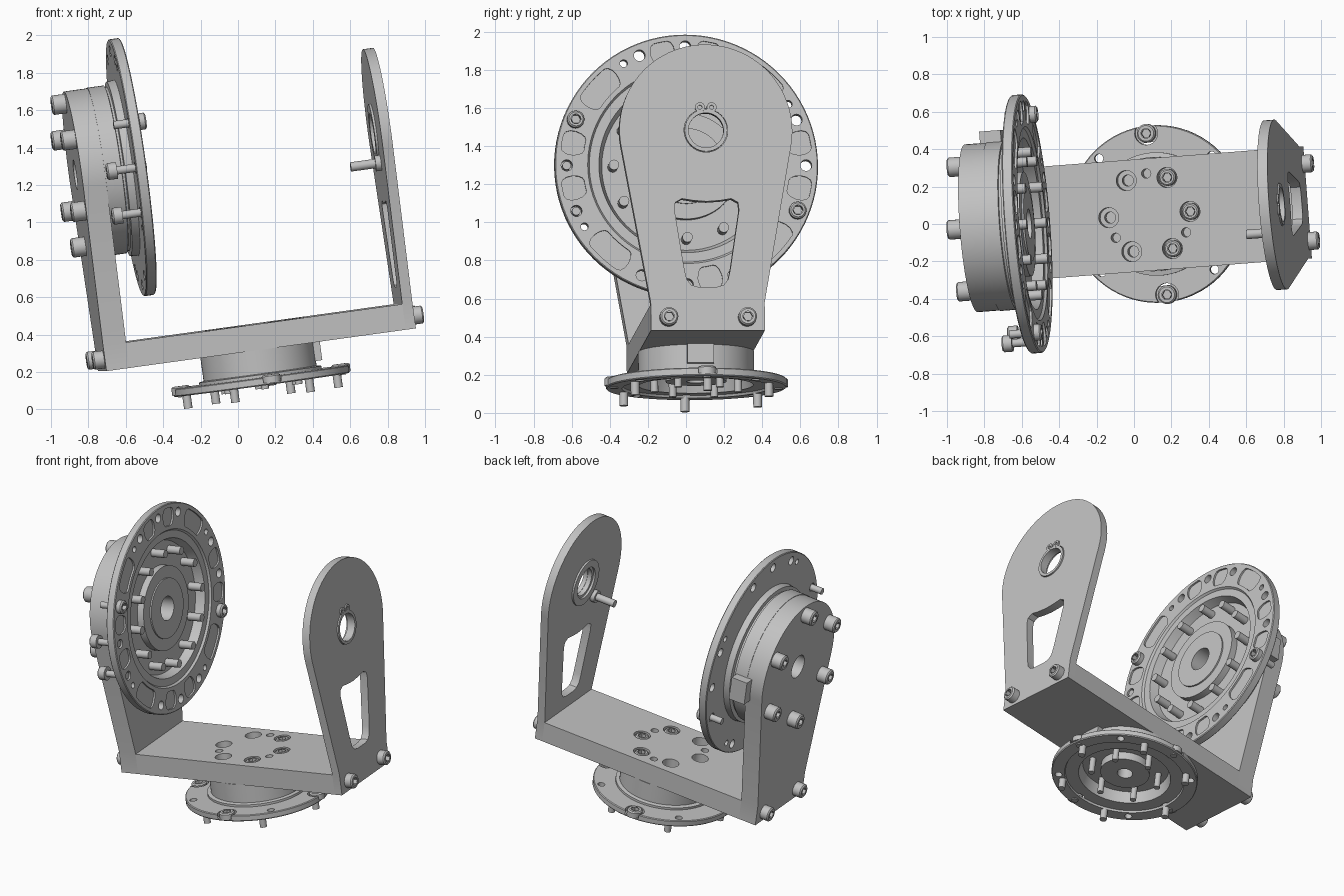
import bpy, bmesh
from math import radians, cos, sin, tau, pi, acos, atan2, hypot
from mathutils import Matrix, Vector

if "Cube" in bpy.data.objects:
    bpy.data.objects.remove(bpy.data.objects["Cube"])

grey = bpy.data.materials.new("machined_grey")
grey.use_nodes = True
grey.diffuse_color = (0.54, 0.54, 0.54, 1)
grey.node_tree.nodes["Principled BSDF"].inputs["Base Color"].default_value = (0.54, 0.54, 0.54, 1)

# Whole assembly is yawed and pitched; parts are built upright in this frame
FRAME = Matrix.Rotation(radians(4.4), 4, 'Z') @ Matrix.Rotation(radians(-7.85), 4, 'Y')
UP = Matrix.Identity(4)
DOWN = Matrix.Rotation(pi, 4, 'X')
RIGHT = Matrix(((0, 0, 1, 0), (1, 0, 0, 0), (0, 1, 0, 0), (0, 0, 0, 1)))
LEFT = RIGHT @ DOWN
YC, ZC, XB = 0.044, 1.361, 0.147          # tilt axis (y, z) and base axis x
OUT_L, IN_L, IN_R, OUT_R = -0.69, -0.565, 0.93, 0.985
FLOOR, DECK = 0.302, 0.44


def at(x, y, z, turn=UP):
    return Matrix.Translation((x, y, z)) @ turn


def revolve(bm, prof, m, n=24, closed=False):
    rings = [[bm.verts.new(m @ Vector((r * cos(tau * k / n), r * sin(tau * k / n), h)))
              for k in range(n if r > 0 else 1)] for r, h in prof]
    pairs = list(zip(rings, rings[1:])) + ([(rings[-1], rings[0])] if closed else [])
    for p, q in pairs:
        for k in range(n):
            quad = (p[k % len(p)], p[(k + 1) % len(p)], q[(k + 1) % len(q)], q[k % len(q)])
            corners = list(dict.fromkeys(quad))
            if len(corners) > 2:
                bm.faces.new(corners)


def rod(bm, r, h0, h1, m, n=24):
    revolve(bm, [(0, h0), (r, h0), (r, h1), (0, h1)], m, n)


def prism(bm, outline, h0, h1, m):
    low, high = ([bm.verts.new(m @ Vector((a, b, h))) for a, b in outline] for h in (h0, h1))
    bm.faces.new(low[::-1])
    bm.faces.new(high)
    for k in range(len(low)):
        j = (k + 1) % len(low)
        bm.faces.new((low[k], low[j], high[j], high[k]))


def box(bm, x0, x1, y0, y1, z0, z1):
    prism(bm, [(x0, y0), (x1, y0), (x1, y1), (x0, y1)], z0, z1, UP)


def polar(r, deg):
    return r * cos(radians(deg)), r * sin(radians(deg))


def arc(r, a0, a1, n):
    return [polar(r, a0 + (a1 - a0) * k / n) for k in range(n + 1)]


def slot(r, half, lo, hi, end=3):
    # curved pocket with rounded ends
    def cap(base, t0):
        return [polar(r + half * cos(radians(t)), base + end * sin(radians(t)))
                for t in range(t0, t0 + 181, 30)]
    a, b = lo + end, hi - end
    return (cap(b, 0) + arc(r - half, b, a, 6)[1:-1] + cap(a, 180)
            + arc(r + half, a, b, 6)[1:-1])


def make(name, bm, cutter=None):
    bmesh.ops.recalc_face_normals(bm, faces=bm.faces)
    me = bpy.data.meshes.new(name)
    bm.to_mesh(me)
    bm.free()
    me.materials.append(grey)
    ob = bpy.data.objects.new(name, me)
    bpy.context.scene.collection.objects.link(ob)
    ob.matrix_world = FRAME
    if cutter:
        tool = make(name + "_cutter", cutter)
        tool.hide_render = True
        mod = ob.modifiers.new("cut", 'BOOLEAN')
        mod.operation, mod.solver, mod.object = 'DIFFERENCE', 'EXACT', tool
        bpy.context.view_layer.update()
        deps = bpy.context.evaluated_depsgraph_get()
        cut = bpy.data.meshes.new_from_object(ob.evaluated_get(deps))
        ob.modifiers.clear()
        ob.data = cut
        bpy.data.objects.remove(tool)
    ob.data.shade_smooth()
    ob.data.set_sharp_from_angle(angle=radians(30))
    return ob


def bolt(name, m, head=0.065, r=0.048, shaft=0.05):
    # socket-head screw whose head sits on h = 0
    bm = bmesh.new()
    revolve(bm, [(0, -shaft), (0.022, -shaft), (0.022, 0), (r, 0), (r, head - 0.008),
                 (r - 0.008, head), (0.026, head)], m)
    revolve(bm, [(0.026, head), (0.026, head - 0.03), (0, head - 0.03)], m, 6)
    make(name, bm)


def arm_outline(r):
    # straight foot, then flanks tangent to the round top
    foot, shoulder = 0.30, DECK + 0.01
    dy, dz = foot, shoulder - ZC
    t = (atan2(dz, dy) + acos(r / hypot(dy, dz))) * 180 / pi
    top = [(y, z + ZC) for y, z in arc(r, t, 180 - t, 48)]
    return [(-foot, FLOOR), (foot, FLOOR), (foot, shoulder)] + top + [(-foot, shoulder)]


# Base plate with ring of counterbored screw holes
bm, cut = bmesh.new(), bmesh.new()
box(bm, IN_L, IN_R, YC - 0.30, YC + 0.30, FLOOR, DECK)
for k in range(6):
    dx, dy = polar(0.22, 60 * k)
    revolve(cut, [(0, 0.32), (0.03, 0.32), (0.03, DECK - 0.06), (0.054, DECK - 0.06),
                  (0.054, 0.5), (0, 0.5)], at(XB + dx, YC + dy, 0))
    if k in (0, 1, 5):
        bolt("deck_screw", at(XB + dx, YC + dy, DECK - 0.062), 0.06, 0.045, 0.02)
for k in range(3):
    dx, dy = polar(0.22, 90 + 120 * k)
    rod(cut, 0.025, DECK - 0.08, DECK + 0.1, at(XB + dx, YC + dy, 0))
make("base_plate", bm, cut)

# Drive-side arm
bm, cut = bmesh.new(), bmesh.new()
prism(bm, arm_outline(0.45), OUT_L, IN_L, at(0, YC, 0, RIGHT))
rod(cut, 0.08, OUT_L - 0.1, IN_L + 0.1, at(0, YC, ZC, RIGHT))
make("drive_arm", bm, cut)

# Idler-side arm with bearing hole and tapered window
bm, cut = bmesh.new(), bmesh.new()
prism(bm, arm_outline(0.455), IN_R, OUT_R, at(0, YC, 0, RIGHT))
rod(cut, 0.115, IN_R - 0.1, OUT_R + 0.1, at(0, YC, ZC, RIGHT), 40)
half = [(0.05, 0.532), (0.085, 0.542), (0.108, 0.57), (0.12, 0.62), (0.17, 0.94),
        (0.165, 0.98), (0.13, 1.0), (0.07, 0.99)]
window = half + [(0, 0.985)] + [(-y, z) for y, z in half[::-1]]
prism(cut, window, IN_R - 0.1, OUT_R + 0.1, at(0, YC, 0, RIGHT))
make("idler_arm", bm, cut)

# Bearing, inner collar and retaining clip
bm = bmesh.new()
for r0, r1, x0, x1 in ((0.095, 0.116, IN_R + 0.005, OUT_R - 0.008),
                       (0.11, 0.16, IN_R - 0.012, IN_R + 0.002),
                       (0.092, 0.112, OUT_R - 0.02, OUT_R + 0.008)):
    revolve(bm, [(r0, x0), (r1, x0), (r1, x1), (r0, x1)], at(0, YC, ZC, RIGHT), 40, True)
for s in (-1, 1):
    revolve(bm, [(0.011, OUT_R - 0.01), (0.026, OUT_R - 0.01), (0.026, OUT_R + 0.009),
                 (0.011, OUT_R + 0.009)], at(0, YC + s * 0.031, ZC + 0.122, RIGHT), 16, True)
make("bearing_and_clip", bm)

# Stop pin on the inner face of the idler arm
bm = bmesh.new()
revolve(bm, [(0, 0), (0.042, 0), (0.042, 0.03), (0.025, 0.03), (0.025, 0.163), (0, 0.163)],
        at(IN_R, YC - 0.146, ZC - 0.158, LEFT))
make("stop_pin", bm)

# Arm foot screws and drive mounting screws
for s in (-1, 1):
    bolt("idler_foot_screw", at(OUT_R, YC + s * 0.207, 0.37, RIGHT), 0.055)
    bolt("drive_foot_screw", at(OUT_L, YC + s * 0.207, 0.365, LEFT), 0.06)
for k in range(6):
    dy, dz = polar(0.385, 30 + 60 * k)
    bolt("drive_mount_screw", at(OUT_L, YC + dy, ZC + dz, LEFT), 0.075, 0.052)

# Large drive: body, flange and recessed output face
axis = at(0, YC, ZC, RIGHT)
bm, cut = bmesh.new(), bmesh.new()
revolve(bm, [(0.08, IN_L), (0.453, IN_L), (0.453, -0.475), (0.442, -0.472), (0.442, -0.46),
             (0.47, -0.457), (0.475, -0.415), (0.688, -0.415), (0.693, -0.41),
             (0.693, -0.363), (0.688, -0.358), (0.52, -0.358), (0.51, -0.372), (0.46, -0.372),
             (0.44, -0.432), (0.28, -0.432), (0.28, -0.385), (0.20, -0.385), (0.20, -0.375),
             (0.08, -0.375)], axis, 96, True)
for q in range(4):
    for mid, span in ((48, 11), (11.25, 6), (78.75, 6)):
        prism(cut, slot(0.605, 0.06, 90 * q + mid - span, 90 * q + mid + span),
              -0.37, -0.3, axis)
    for deg, r in ((0, 0.03), (22.5, 0.03), (67.5, 0.03), (31, 0.02)):
        dy, dz = polar(0.63, 90 * q + deg)
        rod(cut, r, -0.5, -0.3, at(0, YC + dy, ZC + dz, RIGHT), 16)
make("drive_flange", bm, cut)

# Output pins of the large drive
bm = bmesh.new()
for k in range(12):
    dy, dz = polar(0.383, 30 * k)
    rod(bm, 0.027, -0.44, -0.335, at(0, YC + dy, ZC + dz, RIGHT), 16)
make("drive_output_pins", bm)

# Flange screws: two seated on the front, two standing off behind
for deg in (157.5, 337.5):
    dy, dz = polar(0.63, deg)
    bolt("flange_front_screw", at(-0.375, YC + dy, ZC + dz, RIGHT), 0.055, 0.045, 0.12)
for deg in (180, 202.5):
    dy, dz = polar(0.63, deg)
    bolt("flange_rear_screw", at(-0.515, YC + dy, ZC + dz, LEFT), 0.055, 0.045, 0.15)

# Connector blocks on both drives
bm = bmesh.new()
box(bm, -0.6, -0.485, YC + 0.38, YC + 0.512, ZC - 0.105, ZC + 0.055)
make("drive_connector", bm)
bm = bmesh.new()
box(bm, XB + 0.25, XB + 0.335, YC - 0.07, YC + 0.07, 0.2, FLOOR)
make("base_connector", bm)

# Small base drive under the plate, its rim notched for four screws
bm, cut = bmesh.new(), bmesh.new()
revolve(bm, [(0.05, FLOOR), (0.305, FLOOR), (0.305, 0.175), (0.33, 0.17), (0.33, 0.155),
             (0.47, 0.155), (0.475, 0.15), (0.475, 0.118), (0.47, 0.112), (0.39, 0.112),
             (0.385, 0.125), (0.30, 0.125), (0.28, 0.2), (0.16, 0.2), (0.16, 0.145),
             (0.05, 0.145)], at(XB, YC, 0), 72, True)
for k in range(4):
    dx, dy = polar(0.43, 90 * k + 42)
    rod(cut, 0.024, 0.0, 0.25, at(XB + dx, YC + dy, 0), 16)
    dx, dy = polar(0.435, 90 * k + 3)
    rod(cut, 0.062, 0.125, 0.25, at(XB + dx, YC + dy, 0))
    bolt("base_edge_screw", at(XB + dx, YC + dy, 0.12), 0.046, 0.05, 0.014)
make("base_drive", bm, cut)

# Base drive pins
bm = bmesh.new()
for k in range(6):
    dx, dy = polar(0.41, 60 * k + 4)
    rod(bm, 0.023, 0.042, 0.12, at(XB + dx, YC + dy, 0), 16)
    dx, dy = polar(0.22, 60 * k + 30)
    rod(bm, 0.02, 0.09, 0.21, at(XB + dx, YC + dy, 0), 16)
make("base_drive_pins", bm)
